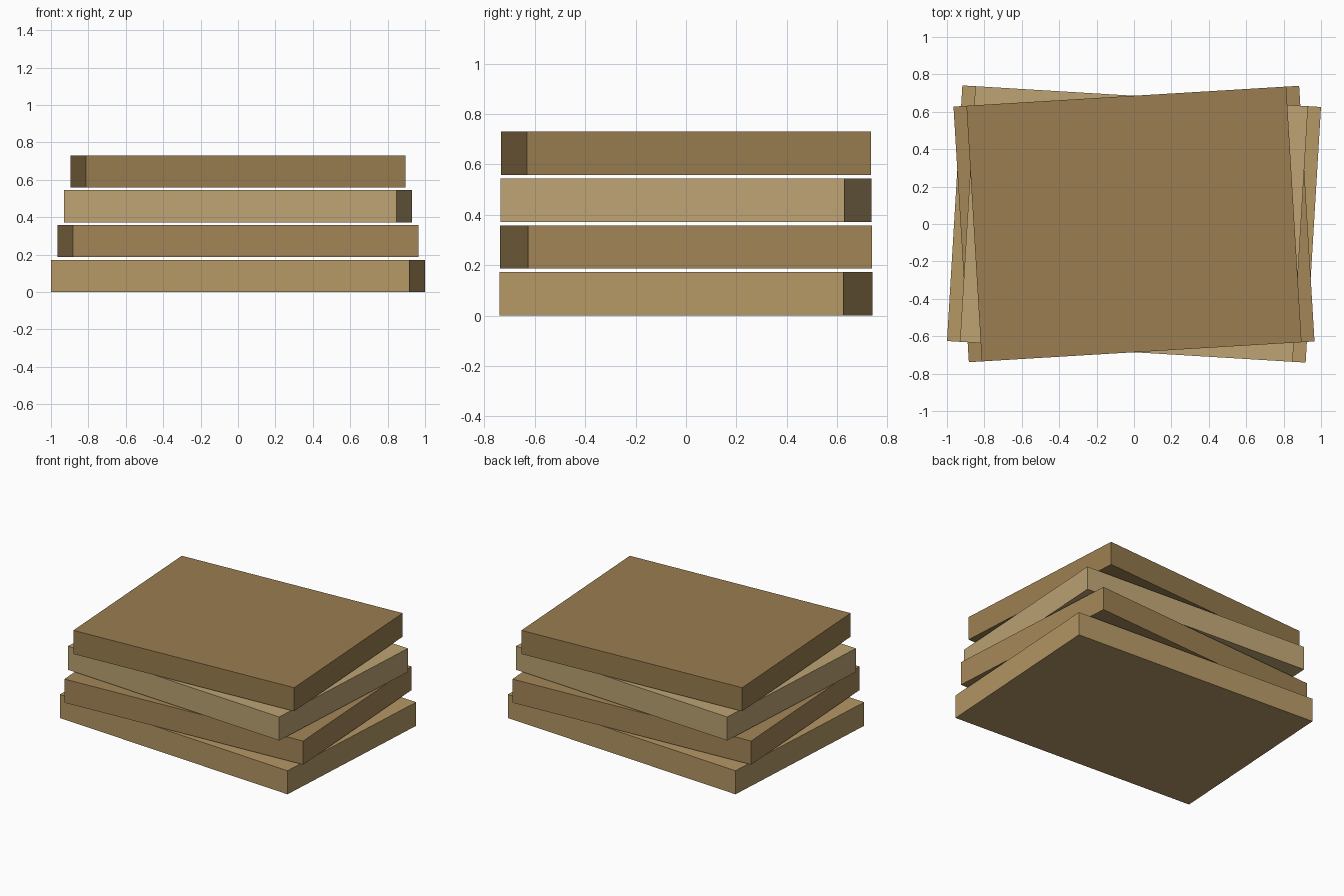
import bpy, math
from mathutils import Matrix

if "Cube" in bpy.data.objects:
    bpy.data.objects.remove(bpy.data.objects["Cube"])

DEPTH, THICK, PITCH, TWIST = 1.369, 0.172, 0.186, 0.06
NAMES = ["bottom_plank", "lower_middle_plank", "upper_middle_plank", "top_plank"]
COLOURS = [(0.46, 0.31, 0.13), (0.37, 0.24, 0.096),
           (0.51, 0.37, 0.175), (0.32, 0.205, 0.079)]

# Four flat slabs, each a little narrower and twisted the opposite way
for i, (name, colour) in enumerate(zip(NAMES, COLOURS)):
    width = 1.921 - 0.0695 * i
    angle = -TWIST if i % 2 == 0 else TWIST
    bpy.ops.mesh.primitive_cube_add(size=1, location=(0, 0, THICK / 2 + PITCH * i),
                                    rotation=(0, 0, angle))
    slab = bpy.context.object
    slab.name = name
    slab.data.transform(Matrix.Diagonal((width, DEPTH, THICK, 1)))
    mat = bpy.data.materials.new(name + "_wood")
    mat.diffuse_color = (*colour, 1)
    mat.use_nodes = True
    mat.node_tree.nodes["Principled BSDF"].inputs["Base Color"].default_value = mat.diffuse_color
    slab.data.materials.append(mat)
